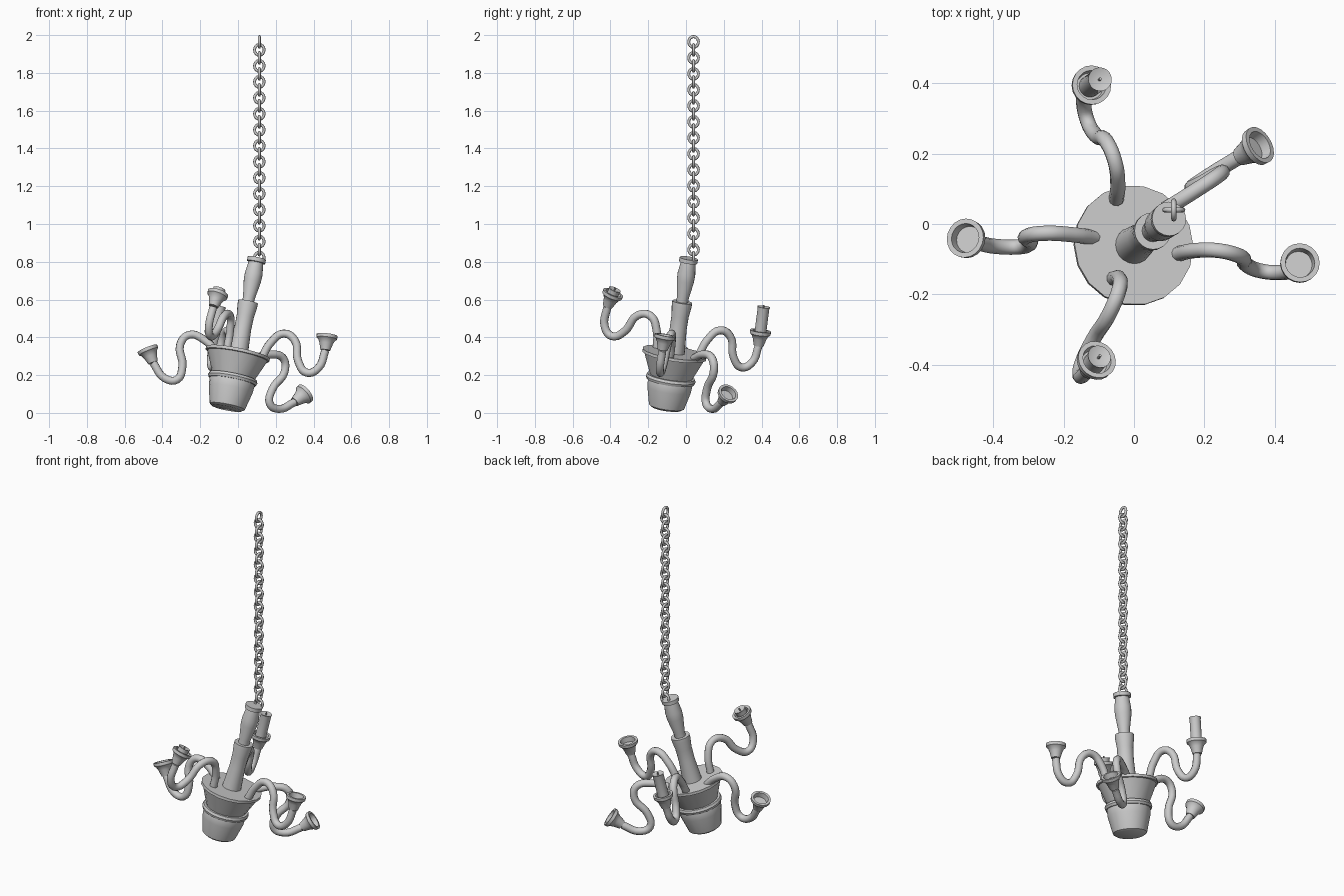
import bpy, bmesh, math
from mathutils import Vector, Matrix

if "Cube" in bpy.data.objects:
    bpy.data.objects.remove(bpy.data.objects["Cube"])


def smooth(ob, angle=35):
    bpy.ops.object.select_all(action='DESELECT')
    ob.select_set(True)
    bpy.context.view_layer.objects.active = ob
    bpy.ops.object.shade_smooth_by_angle(angle=math.radians(angle))


def lathe(name, profile, origin, axis, sides=20):
    """Revolve (radius, height) points around an axis through origin."""
    rot = Vector((0, 0, 1)).rotation_difference(Vector(axis)).to_matrix().to_4x4()
    bm = bmesh.new()
    vs = [bm.verts.new((r, 0, h)) for r, h in profile]
    es = [bm.edges.new(p) for p in zip(vs, vs[1:])]
    bmesh.ops.spin(bm, geom=vs + es, cent=(0, 0, 0), axis=(0, 0, 1),
                   angle=math.tau, steps=sides, use_duplicate=False)
    bmesh.ops.remove_doubles(bm, verts=bm.verts, dist=0.0005)
    bmesh.ops.recalc_face_normals(bm, faces=bm.faces)
    bm.transform(Matrix.Translation(origin) @ rot)
    me = bpy.data.meshes.new(name)
    bm.to_mesh(me)
    bm.free()
    ob = bpy.data.objects.new(name, me)
    bpy.context.collection.objects.link(ob)
    smooth(ob)


def tube(name, pts, radius):
    cu = bpy.data.curves.new(name, 'CURVE')
    cu.dimensions = '3D'
    cu.bevel_depth = radius
    cu.bevel_resolution = 3
    cu.resolution_u = 5
    cu.use_fill_caps = True
    sp = cu.splines.new('BEZIER')
    sp.bezier_points.add(len(pts) - 1)
    for b, p in zip(sp.bezier_points, pts):
        b.co = p
        b.handle_left_type = b.handle_right_type = 'AUTO'
    ob = bpy.data.objects.new(name, cu)
    bpy.context.collection.objects.link(ob)
    bpy.ops.object.select_all(action='DESELECT')
    ob.select_set(True)
    bpy.context.view_layer.objects.active = ob
    bpy.ops.object.convert(target='MESH')
    smooth(bpy.context.object, 50)


# Tilted hub: bowl, ring and turned stem share one axis
HUB = Vector((0, -0.06, 0.32))
AXIS = Vector((0.2, 0.15, 1)).normalized()
lathe("hub_bowl", [(0, -.305), (.08, -.305), (.095, -.295), (.118, -.2), (.122, -.15),
                   (.114, -.13), (.162, -.018), (.172, -.016), (.172, 0), (0, 0)],
      HUB, AXIS, 18)
lathe("hub_ring", [(.115, -.158), (.128, -.158), (.133, -.144), (.128, -.13), (.11, -.13)],
      HUB, AXIS)
lathe("stem_lower", [(.054, -.01), (.045, .13), (.046, .2), (.053, .255),
                     (.053, .276), (0, .276)], HUB, AXIS)
lathe("stem_upper", [(.031, .27), (.032, .3), (.046, .39), (.047, .43), (.039, .49),
                     (.049, .492), (.049, .514), (0, .514)], HUB, AXIS)

# Chain of alternating links
for i in range(28):
    turn = Matrix.Rotation(0 if i % 2 else math.pi / 2, 4, 'Z')
    bpy.ops.mesh.primitive_torus_add(major_radius=.0255, minor_radius=.0075,
                                     major_segments=16, minor_segments=8)
    link = bpy.context.object
    link.name = f"chain_link_{i + 1}"
    link.data.transform(Matrix.Translation((.113, .04, 1.964 - i * .0423)) @ turn
                        @ Matrix.Diagonal((1, 1, 1.1, 1)) @ Matrix.Rotation(math.pi / 2, 4, 'X'))
    smooth(link, 60)

# One S-shaped arm in its own plane: x runs from root to cup rim, y is up
ARM = [(0, 0), (.069, .061), (.152, .086), (.197, .031), (.179, -.084),
       (.204, -.157), (.269, -.153), (.334, -.075)]
SPAN = .369
# Each bent arm: root, dip and cup rim points, then candle height
ARMS = {
    "left": ((-.11, -.04, .32), (-.35, -.065, .176), (-.48, -.04, .341), 0),
    "right": ((.125, -.085, .29), (.38, -.138, .205), (.472, -.11, .412), 0),
    "back_right": ((.09, .042, .29), (.195, .125, .035), (.358, .225, .105), 0),
    "back": ((-.05, .07, .31), (-.145, .33, .235), (-.12, .395, .435), .13),
    "front": ((-.058, -.155, .34), (-.13, -.355, .412), (-.105, -.385, .635), .022),
}
for side, (root, dip, rim, candle) in ARMS.items():
    root, dip, rim = Vector(root), Vector(dip), Vector(rim)
    out = (rim - root).normalized()
    rise = root - dip
    rise = (rise - out * rise.dot(out)).normalized()
    k = (rim - root).length / SPAN
    path = [root + (out * x + rise * y) * k for x, y in ARM]
    up = (rim - path[-1]).normalized()
    tube(f"arm_{side}", path, .0215)
    # Flared candle cup with a recessed top
    lathe(f"cup_{side}", [(0, -.082), (.026, -.082), (.036, -.045), (.045, -.026),
                          (.055, -.018), (.056, 0), (.042, 0), (.038, -.03), (0, -.03)],
          rim, up)
    # Candle with a hollowed tip and wick
    if candle:
        lathe(f"candle_{side}", [(.031, -.03), (.031, candle - .01), (.034, candle),
                                 (0, candle - .012)], rim, up)
        lathe(f"wick_{side}", [(.004, candle - .014), (.004, candle + .008),
                               (0, candle + .008)], rim, up, 6)
